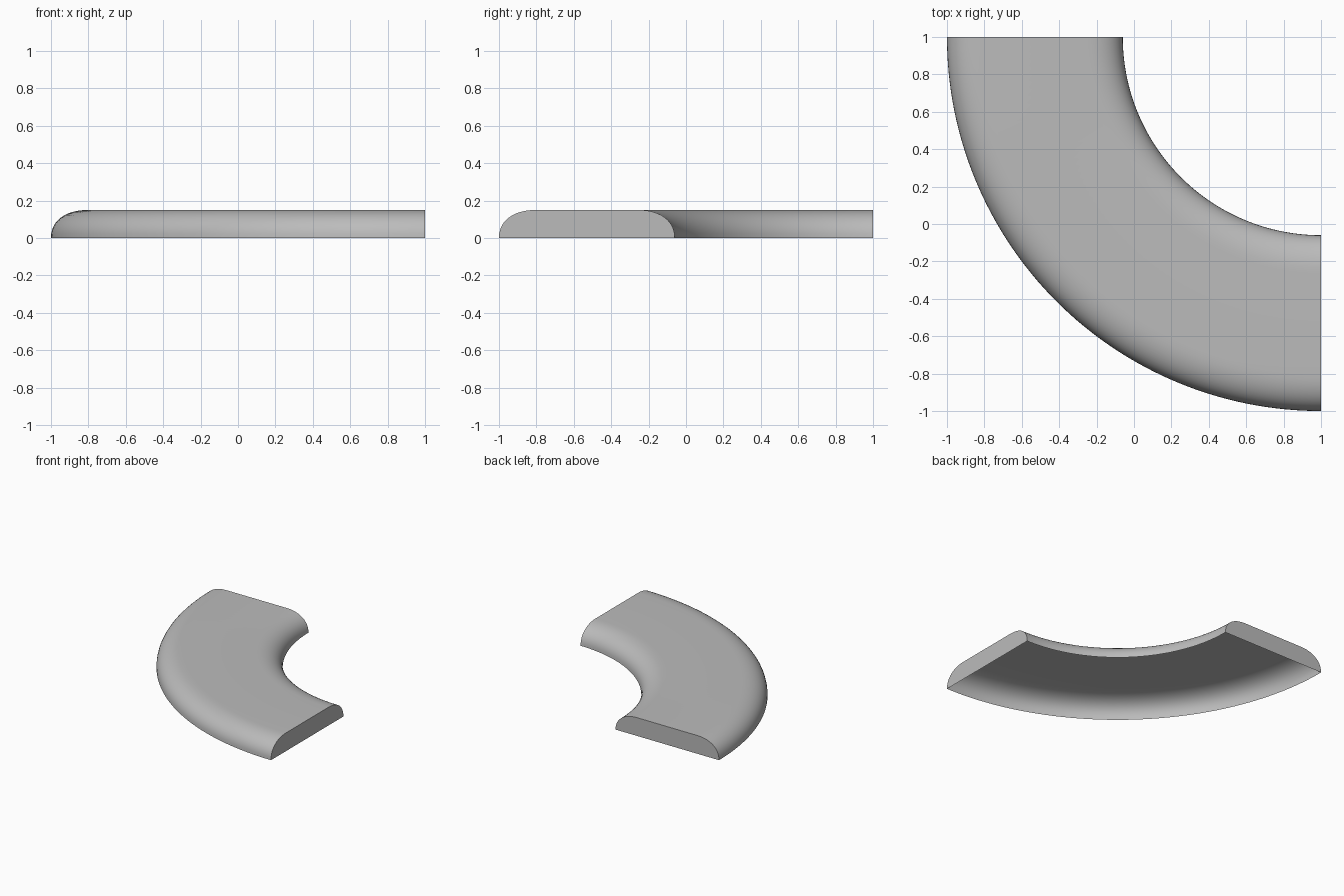
import bpy, bmesh
from math import sin, cos, pi

cube = bpy.data.objects.get("Cube")
if cube:
    bpy.data.objects.remove(cube, do_unlink=True)

OUTER, INNER, HEIGHT = 2.0, 1.06, 0.15
ROUND = 0.2          # radial width of each rounded shoulder
FULLNESS = 0.9       # below 1 makes the shoulder fuller than an ellipse
CURVE_STEPS, ARC_STEPS = 12, 64

# Material
grey = bpy.data.materials.new("mid grey")
grey.use_nodes = True
colour = (0.5, 0.5, 0.5, 1.0)
grey.diffuse_color = colour
grey.node_tree.nodes["Principled BSDF"].inputs["Base Color"].default_value = colour

# Cross-section: flat top with a rounded shoulder on each side
quarter = [pi / 2 * i / CURVE_STEPS for i in range(CURVE_STEPS + 1)]
shoulder = [(ROUND * (1 - max(cos(t), 0) ** FULLNESS), HEIGHT * sin(t) ** FULLNESS)
            for t in quarter]
profile = [(OUTER - d, z) for d, z in shoulder]
profile += [(INNER + d, z) for d, z in reversed(shoulder)]

# Sweep the section through a quarter turn about the corner (1, 1)
bm = bmesh.new()
rings = []
for i in range(ARC_STEPS + 1):
    a = pi + pi / 2 * i / ARC_STEPS
    rings.append([bm.verts.new((1 + r * cos(a), 1 + r * sin(a), z)) for r, z in profile])
for r0, r1 in zip(rings, rings[1:]):
    for j in range(len(profile) - 1):
        bm.faces.new((r0[j], r1[j], r1[j + 1], r0[j + 1]))

# End caps; the underside stays open
bm.faces.new(rings[0])
bm.faces.new(rings[-1][::-1])
bmesh.ops.recalc_face_normals(bm, faces=bm.faces)
bm.normal_update()
if sum(f.normal.z * f.calc_area() for f in bm.faces) < 0:
    bmesh.ops.reverse_faces(bm, faces=bm.faces)

mesh = bpy.data.meshes.new("curved_shell")
bm.to_mesh(mesh)
bm.free()
mesh.materials.append(grey)
shell = bpy.data.objects.new("curved_shell", mesh)
bpy.context.collection.objects.link(shell)

# Smooth shoulders, crisp ends
bpy.ops.object.select_all(action='DESELECT')
shell.select_set(True)
bpy.context.view_layer.objects.active = shell
bpy.ops.object.shade_smooth_by_angle(angle=pi / 6)
